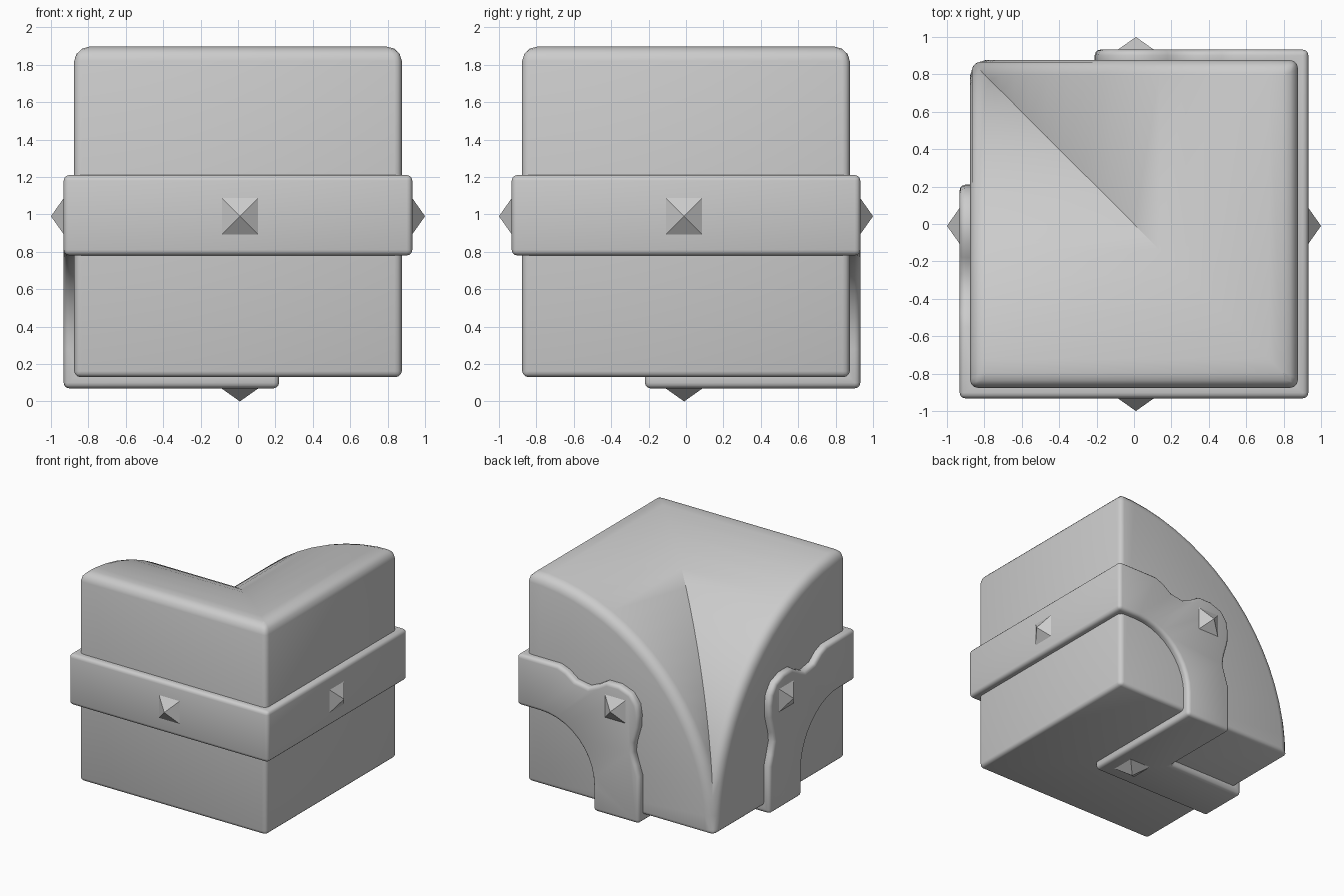
import bpy, bmesh, math
from mathutils import Vector

if "Cube" in bpy.data.objects:
    bpy.data.objects.remove(bpy.data.objects["Cube"])


def new_object(name, bm):
    me = bpy.data.meshes.new(name)
    bm.to_mesh(me)
    bm.free()
    ob = bpy.data.objects.new(name, me)
    bpy.context.collection.objects.link(ob)
    return ob


def bake(ob):
    dg = bpy.context.evaluated_depsgraph_get()
    me = bpy.data.meshes.new_from_object(ob.evaluated_get(dg))
    ob.modifiers.clear()
    ob.data = me


def smooth(ob, deg):
    ob.data.polygons.foreach_set("use_smooth", [True] * len(ob.data.polygons))
    ob.data.set_sharp_from_angle(angle=math.radians(deg))


def swap(p):
    # reflection across the diagonal valley plane
    return Vector((-p[1], -p[0], p[2]))


# Body: bevelled quarter-round prism, halved on the diagonal and mirrored
H, Z0, Z1, N = 0.876, 0.13, 1.9, 18
profile = [(H - 2 * H * math.cos(a), Z0 + (Z1 - Z0) * math.sin(a))
           for a in (i * math.pi / 2 / N for i in range(N + 1))] + [(H, Z0)]
bm = bmesh.new()
face = bm.faces.new([bm.verts.new((x, -H, z)) for x, z in profile])
ext = bmesh.ops.extrude_face_region(bm, geom=[face])
bmesh.ops.translate(bm, vec=(0, 2 * H, 0),
                    verts=[g for g in ext["geom"] if isinstance(g, bmesh.types.BMVert)])
bmesh.ops.recalc_face_normals(bm, faces=bm.faces)
layer = bm.edges.layers.float.new("bevel_weight_edge")
for e in bm.edges:
    a, b = (v.co for v in e.verts)
    along_y = abs(a.y - b.y) > 0.1
    if max(a.z, b.z) < Z0 + 1e-4:
        e[layer] = 0.4
    elif min(a.x, b.x) > H - 1e-4:
        e[layer] = 1.0 if along_y else 0.5
    elif not along_y:
        e[layer] = 1.0
body = new_object("body", bm)
bev = body.modifiers.new("bevel", "BEVEL")
bev.limit_method = "WEIGHT"
bev.width = 0.08
bev.segments = 3
bev.use_clamp_overlap = False
bake(body)
bm = bmesh.new()
bm.from_mesh(body.data)
bmesh.ops.bisect_plane(bm, geom=bm.verts[:] + bm.edges[:] + bm.faces[:], dist=1e-5,
                       plane_co=(0, 0, 0), plane_no=(-1, -1, 0), clear_outer=True)
half = bmesh.ops.duplicate(bm, geom=bm.verts[:] + bm.edges[:] + bm.faces[:])["geom"]
for g in half:
    if isinstance(g, bmesh.types.BMVert):
        g.co = swap(g.co)
bmesh.ops.reverse_faces(bm, faces=[g for g in half if isinstance(g, bmesh.types.BMFace)])
bmesh.ops.remove_doubles(bm, verts=bm.verts, dist=1e-4)
bm.to_mesh(body.data)
bm.free()
smooth(body, 35)

# Strap: one sheet wrapped around five sides, thickened and bevelled
S, LO, HI, BOT = 0.932, 0.78, 1.21, 0.07
A, B = -0.21, 0.22
wave = [(S, HI), (0.55, HI), (0.47, 1.18), (0.39, 1.12), (0.27, 1.10), (0.18, 1.14),
        (0.10, 1.19), (-0.02, 1.19), (-0.13, 1.15), (-0.19, 1.07), (-0.205, 0.98),
        (-0.20, 0.88), (-0.16, 0.74), (-0.15, 0.66), (-0.18, 0.56), (A, 0.47), (A, BOT)]
inner = [(B, BOT)] + [(0.72 - 0.5 * math.cos(a), 0.28 + 0.5 * math.sin(a))
                      for a in (i * math.pi / 20 for i in range(11))] + [(S, LO)]
back = [Vector((x, S, z)) for x, z in wave + inner]
right = [Vector(p) for p in ((S, -S, LO), (S, S, LO), (S, S, HI), (S, -S, HI))]
under = [Vector((x, y, BOT)) for x, y in
         ((A, S), (B, S), (B, -B), (-S, -B), (-S, -A), (A, -A))]
panels = [(back, (0, 1, 0)), (right, (1, 0, 0)), (under, (0, 0, -1)),
          ([swap(p) for p in back], (-1, 0, 0)), ([swap(p) for p in right], (0, -1, 0))]
bm = bmesh.new()
for pts, out in panels:
    f = bm.faces.new([bm.verts.new(p) for p in pts])
    f.normal_update()
    if f.normal.dot(Vector(out)) < 0:
        f.normal_flip()
bmesh.ops.remove_doubles(bm, verts=bm.verts, dist=1e-4)
strap = new_object("strap", bm)
sol = strap.modifiers.new("thickness", "SOLIDIFY")
sol.thickness = 0.1
sol.offset = -1
sol.use_even_offset = True
bev = strap.modifiers.new("bevel", "BEVEL")
bev.width = 0.03
bev.segments = 3
bev.limit_method = "ANGLE"
bev.angle_limit = math.radians(50)
bake(strap)
smooth(strap, 35)

# Studs: square pyramids on each strap panel
centre = Vector((0.01, -0.01, 0.99))
for name, d in (("front", (0, -1, 0)), ("right", (1, 0, 0)), ("back", (0, 1, 0)),
                ("left", (-1, 0, 0)), ("bottom", (0, 0, -1))):
    d = Vector(d)
    u = Vector((0, 0, 1)) if d.z == 0 else Vector((1, 0, 0))
    w = d.cross(u)
    mid = Vector((0, 0, 1)) if d.z == 0 else Vector((0, 0, 0.99))
    c = centre - d * centre.dot(d)
    lift = Vector((0, 0, 1.0)) if d.z else Vector()
    bm = bmesh.new()
    base = [bm.verts.new(c + lift + d * 0.928 + u * a * 0.102 + w * b * 0.102)
            for a, b in ((1, 1), (1, -1), (-1, -1), (-1, 1))]
    tip = bm.verts.new(c + lift + d)
    bm.faces.new(base)
    for i in range(4):
        bm.faces.new((base[i], base[(i + 1) % 4], tip))
    bmesh.ops.recalc_face_normals(bm, faces=bm.faces)
    new_object(name + "_stud", bm)
